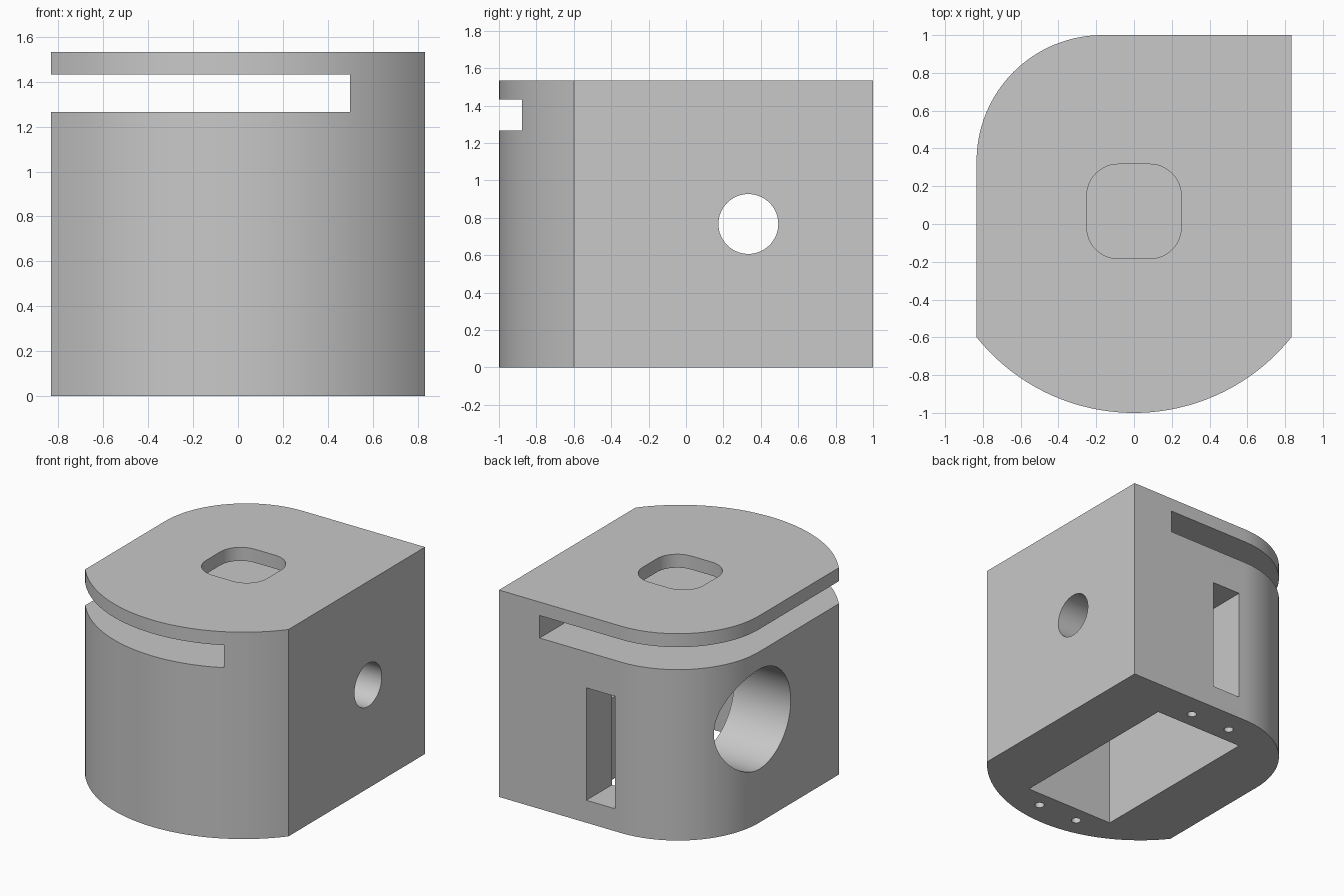
import bpy
import bmesh
from math import sin, cos, asin, radians, degrees, pi

cube = bpy.data.objects.get("Cube")
if cube:
    bpy.data.objects.remove(cube, do_unlink=True)

U = 1 / 30                      # grid unit
HALF_W, HEIGHT = 25 * U, 46 * U

grey = bpy.data.materials.new("plain grey")
grey.use_nodes = True
colour = (0.58, 0.58, 0.58, 1)
grey.diffuse_color = colour
grey.node_tree.nodes["Principled BSDF"].inputs["Base Color"].default_value = colour


def arc(cx, cy, r, start, end, steps):
    """Points along a circular arc, angles in degrees."""
    angles = [radians(start + (end - start) * i / steps) for i in range(steps + 1)]
    return [(cx + r * cos(a), cy + r * sin(a)) for a in angles]


def prism(name, outline, z0, z1):
    """Extrude a flat outline from z0 to z1."""
    bm = bmesh.new()
    face = bm.faces.new([bm.verts.new((x, y, z0)) for x, y in outline])
    top = bmesh.ops.extrude_face_region(bm, geom=[face])["geom"]
    verts = [g for g in top if isinstance(g, bmesh.types.BMVert)]
    bmesh.ops.translate(bm, vec=(0, 0, z1 - z0), verts=verts)
    bmesh.ops.recalc_face_normals(bm, faces=bm.faces)
    mesh = bpy.data.meshes.new(name)
    bm.to_mesh(mesh)
    bm.free()
    mesh.materials.append(grey)
    obj = bpy.data.objects.new(name, mesh)
    bpy.context.collection.objects.link(obj)
    return obj


def box(name, x0, x1, y0, y1, z0, z1):
    return prism(name, [(x0, y0), (x1, y0), (x1, y1), (x0, y1)], z0, z1)


def side_bore(name, r, x0, x1):
    """Round cutter running along x on the shaft axis."""
    bpy.ops.mesh.primitive_cylinder_add(
        vertices=64, radius=r, depth=x1 - x0,
        location=((x0 + x1) / 2, 10 * U, HEIGHT / 2), rotation=(0, pi / 2, 0))
    obj = bpy.context.object
    obj.name = name
    obj.data.materials.append(grey)
    return obj


# Housing: bowed front, one square back corner, one rounded back corner
bow = 32 * U
half_angle = degrees(asin(HALF_W / bow))
outline = arc(0, bow - 1, bow, 270 - half_angle, 270 + half_angle, 48)
outline.append((HALF_W, 1))
outline += arc(-5 * U, 10 * U, 20 * U, 90, 180, 32)
housing = prism("housing", outline, 0, HEIGHT)

# Cutters: motor pocket, plate slot, back window and shaft bores
cutters = [
    box("motor_pocket", -11 * U, 11 * U, -21 * U, 21 * U, -0.1, 35 * U),
    box("plate_slot", -1.2, 15 * U, -1.2, 1.2, 38 * U, 43 * U),
    box("back_window", -3.5 * U, 3.5 * U, 0.5, 1.2, 5 * U, 30 * U),
    side_bore("large_bore", 0.37, -1.2, -0.2),
    side_bore("small_bore", 0.16, 0.2, 1.2),
]

# Rounded square opening in the top plate
half, r = 7.5 * U, 5 * U
opening = []
for i, (sx, sy) in enumerate([(1, 1), (-1, 1), (-1, -1), (1, -1)]):
    opening += arc(sx * (half - r), 2 * U + sy * (half - r), r, 90 * i, 90 * i + 90, 12)
cutters.append(prism("top_opening", opening, 40 * U, HEIGHT + 0.1))

# Blind screw holes under the housing
for x in (-5 * U, 5 * U):
    for y in (-0.825, 0.825):
        ring = arc(x, y, 0.033, 0, 345, 23)
        cutters.append(prism("screw_hole", ring, -0.1, 10 * U))

for cutter in cutters:
    mod = housing.modifiers.new(cutter.name, "BOOLEAN")
    mod.operation = "DIFFERENCE"
    mod.solver = "EXACT"
    mod.object = cutter

# Bake the cuts and drop the cutters
bpy.context.view_layer.update()
graph = bpy.context.evaluated_depsgraph_get()
carved = bpy.data.meshes.new_from_object(housing.evaluated_get(graph))
housing.modifiers.clear()
housing.data = carved
carved.materials.clear()
carved.materials.append(grey)
for poly in carved.polygons:
    poly.material_index = 0
for cutter in cutters:
    bpy.data.objects.remove(cutter, do_unlink=True)

bpy.ops.object.select_all(action="DESELECT")
housing.select_set(True)
bpy.context.view_layer.objects.active = housing
bpy.ops.object.shade_smooth_by_angle(angle=radians(30))
